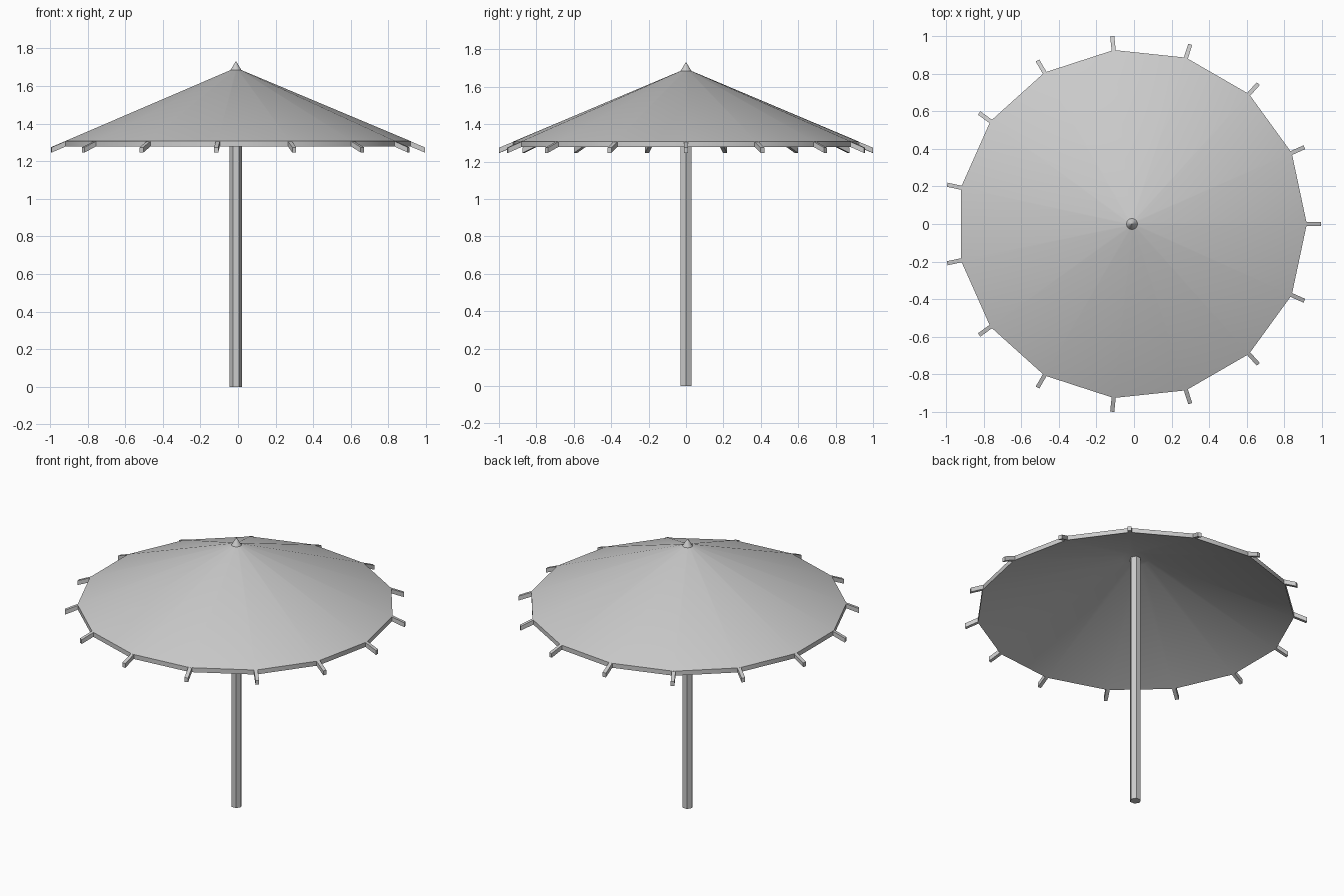
import bpy, bmesh, math

if "Cube" in bpy.data.objects:
    bpy.data.objects.remove(bpy.data.objects["Cube"])

CX = -0.011          # shared axis of the parasol
SIDES = 15
STEP = 2 * math.pi / SIDES
RIM, RIM_TOP, RIM_LOW = 0.93, 1.306, 1.277
SLOPE = 0.42


def finish(name, bm, smooth=False):
    bmesh.ops.recalc_face_normals(bm, faces=bm.faces)
    mesh = bpy.data.meshes.new(name)
    bm.to_mesh(mesh)
    bm.free()
    obj = bpy.data.objects.new(name, mesh)
    obj.location.x = CX
    bpy.context.collection.objects.link(obj)
    if smooth:
        bpy.ops.object.select_all(action='DESELECT')
        obj.select_set(True)
        bpy.context.view_layer.objects.active = obj
        bpy.ops.object.shade_smooth_by_angle(angle=math.radians(32))
    return obj


def lathe(name, profile, sides, smooth=False):
    """Stack n-sided rings (radius, z), capping both ends."""
    bm = bmesh.new()
    rings = [[bm.verts.new((r * math.cos(2 * math.pi * i / sides),
                            r * math.sin(2 * math.pi * i / sides), z))
              for i in range(sides)] for r, z in profile]
    for a, b in zip(rings, rings[1:]):
        for i in range(sides):
            j = (i + 1) % sides
            bm.faces.new((a[i], a[j], b[j], b[i]))
    bm.faces.new(rings[0])
    bm.faces.new(rings[-1])
    return finish(name, bm, smooth)


# Hexagonal pole
lathe("pole", [(0.033, 0), (0.033, 1.64)], 6)

# Canopy shell with a vertical rim and a small flat hub underneath
lathe("canopy", [(0.08, RIM_LOW + SLOPE * (RIM - 0.08)), (RIM, RIM_LOW),
                 (RIM, RIM_TOP), (0.02, RIM_TOP + SLOPE * (RIM - 0.02))],
      SIDES, smooth=True)

# Pointed finial
lathe("finial", [(0.039, 1.668), (0.001, 1.731)], 24, smooth=True)

# Rib ends poking out at each canopy corner, following the slope
bm = bmesh.new()
HALF_W, HEIGHT = 0.011, 0.028
for k in range(SIDES):
    c, s = math.cos(k * STEP), math.sin(k * STEP)
    ends = []
    for r in (0.90, 1.004):
        z = RIM_TOP - SLOPE * (r - RIM) - 0.001
        ends.append([bm.verts.new((r * c - w * s, r * s + w * c, h))
                     for w, h in ((-HALF_W, z), (HALF_W, z),
                                  (HALF_W, z - HEIGHT), (-HALF_W, z - HEIGHT))])
    a, b = ends
    for i in range(4):
        j = (i + 1) % 4
        bm.faces.new((a[i], a[j], b[j], b[i]))
    bm.faces.new(a)
    bm.faces.new(b)
finish("rib_ends", bm)
